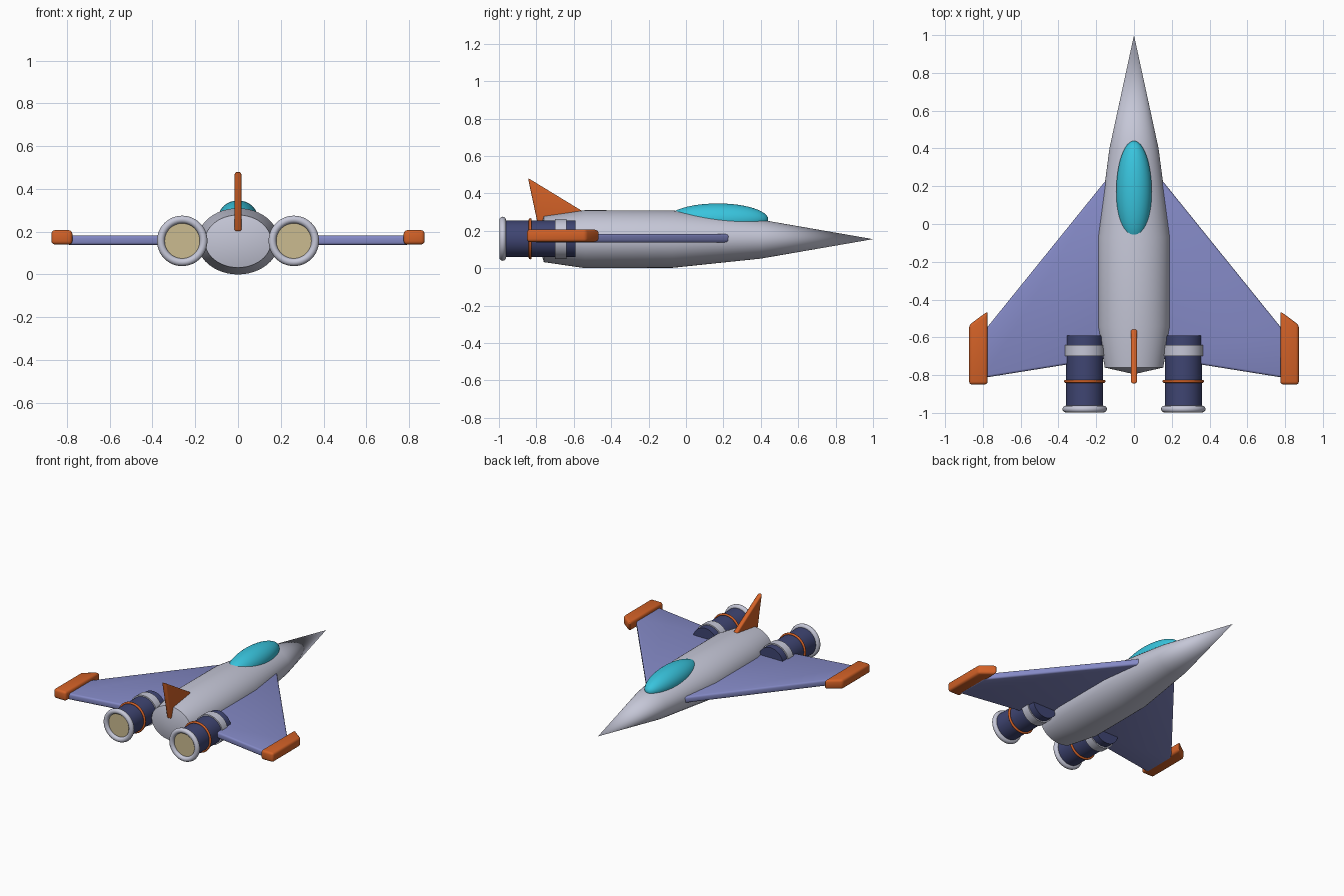
import bpy, bmesh, math
from mathutils import Vector

if "Cube" in bpy.data.objects:
    bpy.data.objects.remove(bpy.data.objects["Cube"])


def material(name, rgb):
    m = bpy.data.materials.new(name)
    m.diffuse_color = (*rgb, 1)
    m.use_nodes = True
    m.node_tree.nodes["Principled BSDF"].inputs["Base Color"].default_value = m.diffuse_color
    return m


SILVER = material("silver", (0.56, 0.57, 0.68))
LILAC = material("lilac", (0.23, 0.25, 0.56))
NAVY = material("navy", (0.05, 0.06, 0.17))
ORANGE = material("orange", (0.65, 0.12, 0.02))
CYAN = material("cyan", (0.04, 0.55, 0.72))
SAND = material("sand", (0.60, 0.50, 0.28))
AXIS_Z = 0.157


def finish(obj, name, mat, angle=30):
    obj.name = name
    obj.data.materials.append(mat)
    bpy.ops.object.select_all(action='DESELECT')
    obj.select_set(True)
    bpy.context.view_layer.objects.active = obj
    bpy.ops.object.shade_smooth_by_angle(angle=math.radians(angle))
    return obj


def from_bmesh(bm, name, mat, angle=30):
    bmesh.ops.recalc_face_normals(bm, faces=bm.faces[:])
    mesh = bpy.data.meshes.new(name)
    bm.to_mesh(mesh)
    bm.free()
    obj = bpy.data.objects.new(name, mesh)
    bpy.context.collection.objects.link(obj)
    return finish(obj, name, mat, angle)


def slab(name, points, offset, mat, bevel):
    """Extrude a flat outline along offset and round its edges."""
    bm = bmesh.new()
    face = bm.faces.new([bm.verts.new(p) for p in points])
    ext = bmesh.ops.extrude_face_region(bm, geom=[face])
    verts = [v for v in ext["geom"] if isinstance(v, bmesh.types.BMVert)]
    bmesh.ops.translate(bm, verts=verts, vec=Vector(offset))
    bmesh.ops.recalc_face_normals(bm, faces=bm.faces[:])
    bmesh.ops.bevel(bm, geom=bm.edges[:], offset=bevel, segments=3,
                    profile=0.5, affect='EDGES', clamp_overlap=True)
    return from_bmesh(bm, name, mat, 40)


def cylinder(name, x, y0, y1, r, mat):
    bpy.ops.mesh.primitive_cylinder_add(
        vertices=48, radius=r, depth=abs(y1 - y0),
        location=(x, (y0 + y1) / 2, AXIS_Z), rotation=(math.pi / 2, 0, 0))
    return finish(bpy.context.object, name, mat)


def ring(name, x, y, major, minor, mat):
    bpy.ops.mesh.primitive_torus_add(
        major_segments=48, minor_segments=12, major_radius=major, minor_radius=minor,
        location=(x, y, AXIS_Z), rotation=(math.pi / 2, 0, 0))
    return finish(bpy.context.object, name, mat, 60)


# Fuselage: elliptical sections along y, pointed nose and shallow tail cone
SECTIONS = [(0.4, 0.13, 0.104), (-0.07, 0.192, 0.153), (-0.54, 0.192, 0.155),
            (-0.76, 0.155, 0.123)]
N = 48
bm = bmesh.new()
rings = []
for y, rx, rz in SECTIONS:
    rings.append([bm.verts.new((rx * math.cos(2 * math.pi * i / N), y,
                                0.155 + rz * math.sin(2 * math.pi * i / N)))
                  for i in range(N)])
nose = bm.verts.new((0, 1.0, 0.155))
tail = bm.verts.new((0, -0.795, 0.155))
for i in range(N):
    j = (i + 1) % N
    bm.faces.new((nose, rings[0][i], rings[0][j]))
    bm.faces.new((tail, rings[-1][j], rings[-1][i]))
    for a, b in zip(rings, rings[1:]):
        bm.faces.new((a[i], b[i], b[j], a[j]))
from_bmesh(bm, "fuselage", SILVER)

# Canopy
bpy.ops.mesh.primitive_uv_sphere_add(segments=48, ring_count=24, location=(0, 0.17, 0.26))
canopy = bpy.context.object
canopy.scale = (0.094, 0.27, 0.086)
bpy.ops.object.transform_apply(location=False, rotation=False, scale=True)
finish(canopy, "canopy", CYAN, 60)

# Tail fin
slab("tail_fin", [(-0.017, y, z) for y, z in
                  [(-0.845, 0.482), (-0.50, 0.272), (-0.785, 0.2)]],
     (0.034, 0, 0), ORANGE, 0.01)

for s, side in ((-1, "left"), (1, "right")):
    # Delta wing and its tip pod
    slab(side + "_wing", [(s * x, y, 0.138) for x, y in
                          [(0.08, 0.23), (0.15, 0.23), (0.80, -0.575),
                           (0.80, -0.815), (0.08, -0.70)]],
         (0, 0, 0.044), LILAC, 0.012)
    slab(side + "_wing_tip", [(s * x, y, 0.14) for x, y in
                              [(0.775, -0.462), (0.873, -0.535),
                               (0.873, -0.85), (0.775, -0.85)]],
         (0, 0, 0.067), ORANGE, 0.016)
    # Engine with collar, trim ring, nozzle lip and glowing outlet
    x = s * 0.261
    cylinder(side + "_engine", x, -0.59, -0.97, 0.098, NAVY)
    cylinder(side + "_engine_collar", x, -0.64, -0.70, 0.107, SILVER)
    ring(side + "_engine_trim", x, -0.833, 0.102, 0.008, ORANGE)
    ring(side + "_nozzle_lip", x, -0.98, 0.1, 0.018, SILVER)
    cylinder(side + "_engine_outlet", x, -0.965, -0.978, 0.088, SAND)
